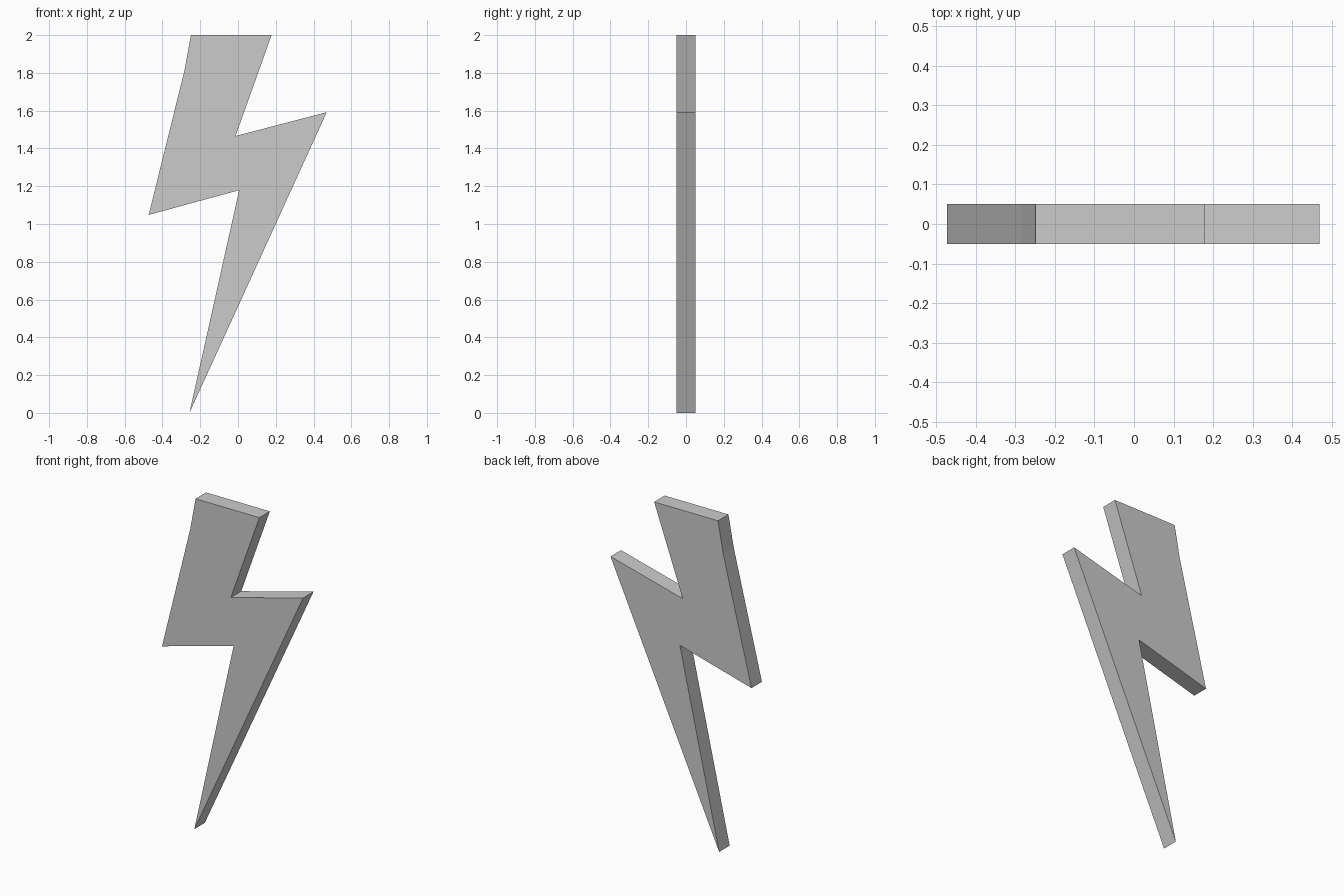
import bpy, bmesh

if "Cube" in bpy.data.objects:
    bpy.data.objects.remove(bpy.data.objects["Cube"])

# Lightning bolt outline (x, z), counter-clockwise seen from the front
OUTLINE = [
    (-0.249, 2.0), (-0.284, 1.81), (-0.473, 1.048), (0.006, 1.179),
    (-0.257, 0.0), (0.47, 1.592), (-0.013, 1.466), (0.178, 2.0),
]
THICKNESS = 0.1

# Flat front face, extruded backwards into a plate
bm = bmesh.new()
face = bm.faces.new([bm.verts.new((x, -THICKNESS / 2, z)) for x, z in OUTLINE])
result = bmesh.ops.extrude_face_region(bm, geom=[face], use_keep_orig=True)
back = [v for v in result["geom"] if isinstance(v, bmesh.types.BMVert)]
bmesh.ops.translate(bm, verts=back, vec=(0, THICKNESS, 0))
bmesh.ops.recalc_face_normals(bm, faces=bm.faces)

mesh = bpy.data.meshes.new("lightning_bolt")
bm.to_mesh(mesh)
bm.free()
bolt = bpy.data.objects.new("lightning_bolt", mesh)
bpy.context.collection.objects.link(bolt)
